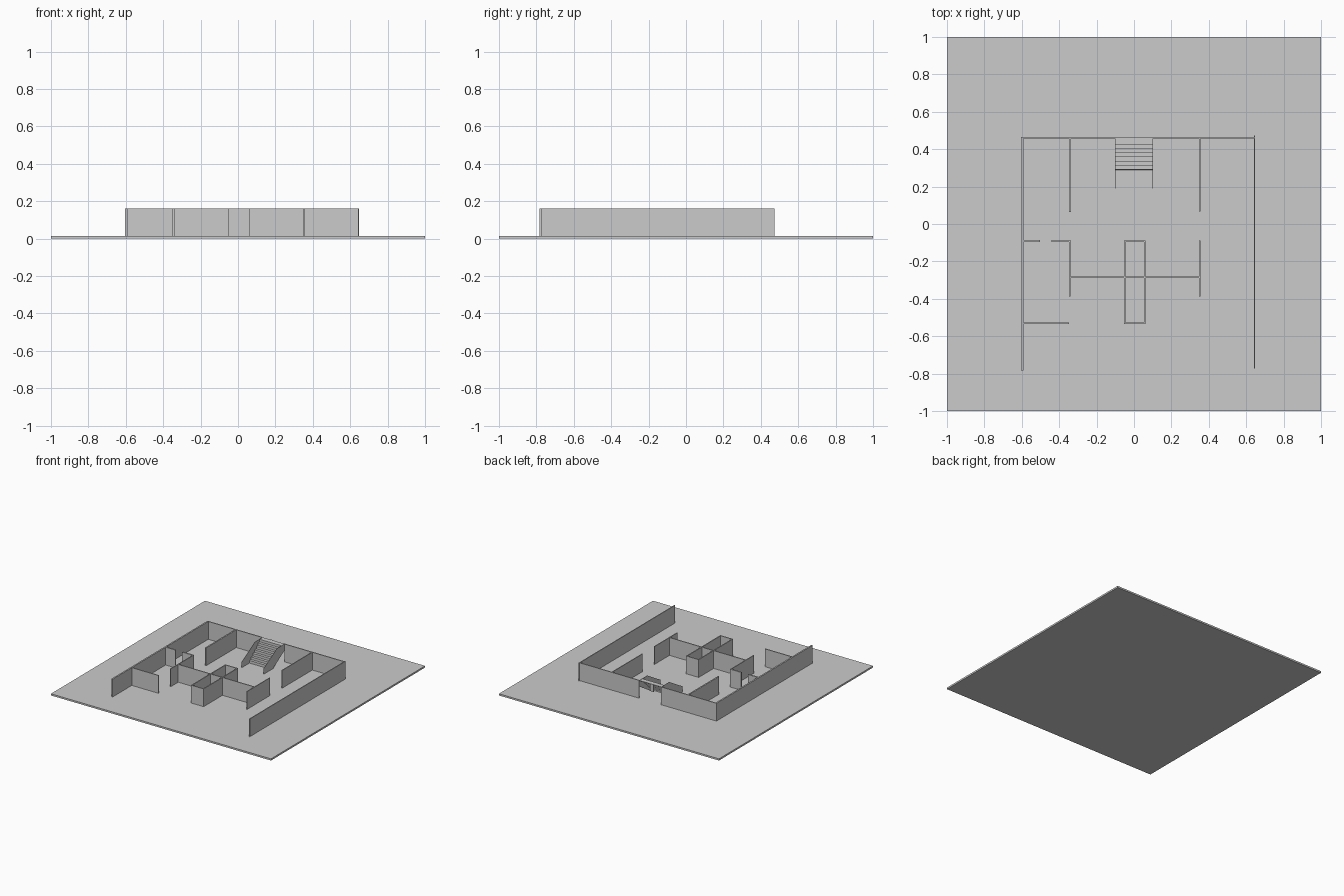
import bpy, bmesh

if "Cube" in bpy.data.objects:
    bpy.data.objects.remove(bpy.data.objects["Cube"])

FLOOR, TOP = 0.014, 0.16


def box(name, x0, x1, y0, y1, z0=FLOOR - 0.004, z1=TOP):
    bm = bmesh.new()
    bmesh.ops.create_cube(bm, size=1)
    for v in bm.verts:
        v.co = (x1 if v.co.x > 0 else x0,
                y1 if v.co.y > 0 else y0,
                z1 if v.co.z > 0 else z0)
    return finish(name, bm)


def finish(name, bm):
    bmesh.ops.recalc_face_normals(bm, faces=bm.faces)
    mesh = bpy.data.meshes.new(name)
    bm.to_mesh(mesh)
    bm.free()
    ob = bpy.data.objects.new(name, mesh)
    bpy.context.collection.objects.link(ob)
    return ob


def wall_x(name, y, x0, x1, t=0.008):
    return box(name, x0, x1, y - t / 2, y + t / 2)


def wall_y(name, x, y0, y1, t=0.008):
    return box(name, x - t / 2, x + t / 2, y0, y1)


# Ground slab
box("floor_slab", -1, 1, -1, 1, 0, FLOOR)

# Outer walls, with an opening behind the stairs
wall_y("left_outer_wall", -0.597, -0.782, 0.466, 0.012)
wall_y("right_outer_wall", 0.644, -0.772, 0.472, 0.007)
wall_x("back_wall_left", 0.462, -0.591, -0.1)
wall_x("back_wall_right", 0.462, 0.1, 0.641)

# Rear room partitions
wall_y("rear_partition_left", -0.342, 0.065, 0.458, 0.011)
wall_y("rear_partition_right", 0.351, 0.067, 0.458, 0.007)

# Left rooms, with a door gap
wall_x("door_wall_outer", -0.09, -0.591, -0.503, 0.011)
wall_x("door_wall_inner", -0.09, -0.44, -0.342, 0.011)
wall_x("left_front_partition", -0.531, -0.591, -0.348)

# Middle cross wall and its end walls
wall_x("cross_wall", -0.286, -0.342, 0.351)
wall_y("cross_end_left", -0.344, -0.388, -0.085, 0.007)
wall_y("cross_end_right", 0.351, -0.388, -0.088, 0.007)

# Central closed core
wall_y("core_left", -0.05, -0.535, -0.088)
wall_y("core_right", 0.058, -0.535, -0.088)
wall_x("core_back", -0.092, -0.046, 0.054)
wall_x("core_front", -0.531, -0.046, 0.054)

# Stair flight: folded sheet rising to the back wall
STEPS, RUN = 7, 0.0222
rise = (TOP - 0.002 - FLOOR) / STEPS
points = [(0.291, FLOOR)]
for i in range(STEPS):
    y, z = 0.291 + i * RUN, FLOOR + (i + 1) * rise
    points += [(y, z), (y + RUN if i < STEPS - 1 else 0.464, z)]
bm = bmesh.new()
rows = [[bm.verts.new((x, y, z)) for x in (-0.1, 0.1)] for y, z in points]
for a, b in zip(rows, rows[1:]):
    bm.faces.new((a[0], a[1], b[1], b[0]))
stairs = finish("stair_flight", bm)
mod = stairs.modifiers.new("thickness", 'SOLIDIFY')
mod.thickness = 0.002
mod.offset = 0

# Sloping side panels of the stairs
profile = [(0.19, FLOOR), (0.19, 0.06), (0.36, TOP),
           (0.464, TOP), (0.464, 0.11), (0.31, FLOOR)]
for side, x in (("left", -0.1), ("right", 0.1)):
    bm = bmesh.new()
    face = bm.faces.new([bm.verts.new((x - 0.001, y, z)) for y, z in profile])
    ext = bmesh.ops.extrude_face_region(bm, geom=[face])["geom"]
    bmesh.ops.translate(bm, vec=(0.002, 0, 0),
                        verts=[g for g in ext if isinstance(g, bmesh.types.BMVert)])
    finish("stair_side_" + side, bm)

# Small panel at the stair head
box("stair_head_panel", -0.033, 0.0, 0.463, 0.466, 0.1, TOP)
